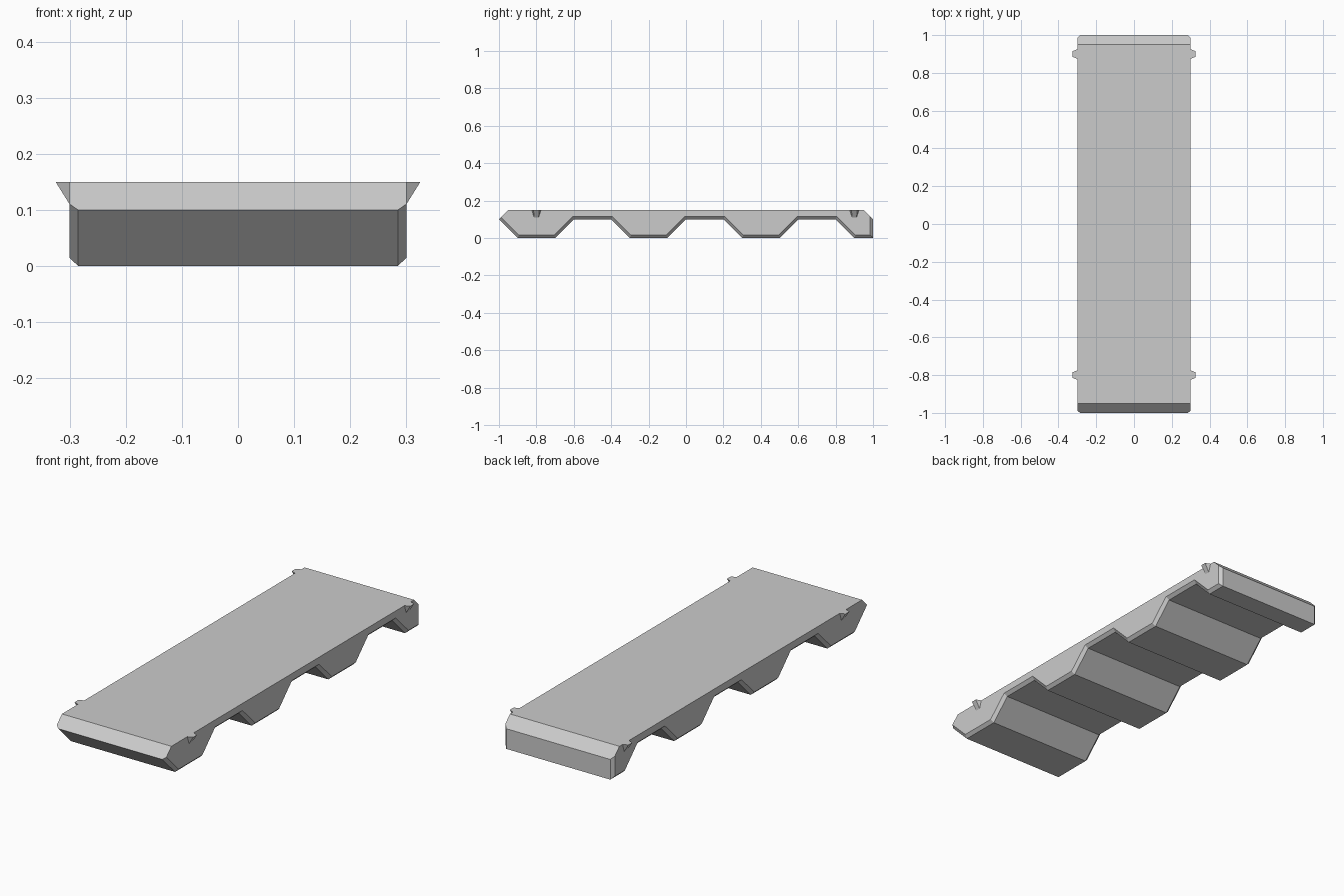
import bpy, bmesh
from mathutils import Vector
from mathutils.geometry import intersect_line_line_2d  # noqa: F401

if "Cube" in bpy.data.objects:
    bpy.data.objects.remove(bpy.data.objects["Cube"])

HALF_W, BEVEL, TOP = 0.3, 0.015, 0.15


def new_object(name, bm):
    bmesh.ops.recalc_face_normals(bm, faces=bm.faces)
    mesh = bpy.data.meshes.new(name)
    bm.to_mesh(mesh)
    bm.free()
    obj = bpy.data.objects.new(name, mesh)
    bpy.context.collection.objects.link(obj)
    return obj


def inset(points, distances):
    """Move each edge of a counter-clockwise outline inward by its own distance."""
    n = len(points)
    result = []
    for i, p in enumerate(points):
        d1 = (p - points[i - 1]).normalized()
        d2 = (points[(i + 1) % n] - p).normalized()
        n1, n2 = Vector((-d1.y, d1.x)), Vector((-d2.y, d2.x))
        a, b = distances[i - 1], distances[i]
        det = n1.x * n2.y - n1.y * n2.x
        result.append(p + Vector(((a * n2.y - b * n1.y) / det,
                                  (b * n1.x - a * n2.x) / det)))
    return result


# Side outline (y, z): three ribs along the bottom, then the end block and top
outline = []
for y in (-1.0, -0.4, 0.2):
    outline += [(y, 0.1), (y + 0.1, 0), (y + 0.3, 0), (y + 0.4, 0.1)]
outline += [(0.8, 0.1), (0.9, 0), (1, 0), (1, 0.1), (0.95, TOP), (-0.95, TOP)]
outline = [Vector(p) for p in outline]
# The three upper edges stay sharp; all lower edges get a side chamfer
side = inset(outline, [BEVEL] * (len(outline) - 3) + [0] * 3)

# Plank: full outline in the middle, chamfered outline on the two sides
bm = bmesh.new()
sections = ((-HALF_W, side), (BEVEL - HALF_W, outline),
            (HALF_W - BEVEL, outline), (HALF_W, side))
rings = [[bm.verts.new((x, p.x, p.y)) for p in pts] for x, pts in sections]
count = len(outline)
for r, s in zip(rings, rings[1:]):
    for i in range(count):
        j = (i + 1) % count
        bm.faces.new((r[i], r[j], s[j], s[i]))
bm.faces.new(rings[0])
bm.faces.new(rings[-1])
bmesh.ops.dissolve_limit(bm, angle_limit=0.01, verts=bm.verts, edges=bm.edges)
new_object("ribbed_plank", bm)


# Side lugs: small tapered wedges, mirrored to both sides
def lug(name, y):
    bm = bmesh.new()
    top = [bm.verts.new((x, y + dy, TOP)) for x, dy in
           ((HALF_W, -0.025), (0.325, -0.015), (0.325, 0.015), (HALF_W, 0.025))]
    low = [bm.verts.new((HALF_W, y + dy, 0.11)) for dy in (-0.012, 0.012)]
    bm.faces.new(top)
    bm.faces.new((top[0], low[0], top[1]))
    bm.faces.new((top[1], low[0], low[1], top[2]))
    bm.faces.new((top[2], low[1], top[3]))
    bm.faces.new((top[3], low[1], low[0], top[0]))
    obj = new_object(name, bm)
    obj.modifiers.new("mirror", 'MIRROR').use_axis[0] = True


lug("front_lugs", -0.8)
lug("back_lugs", 0.9)
